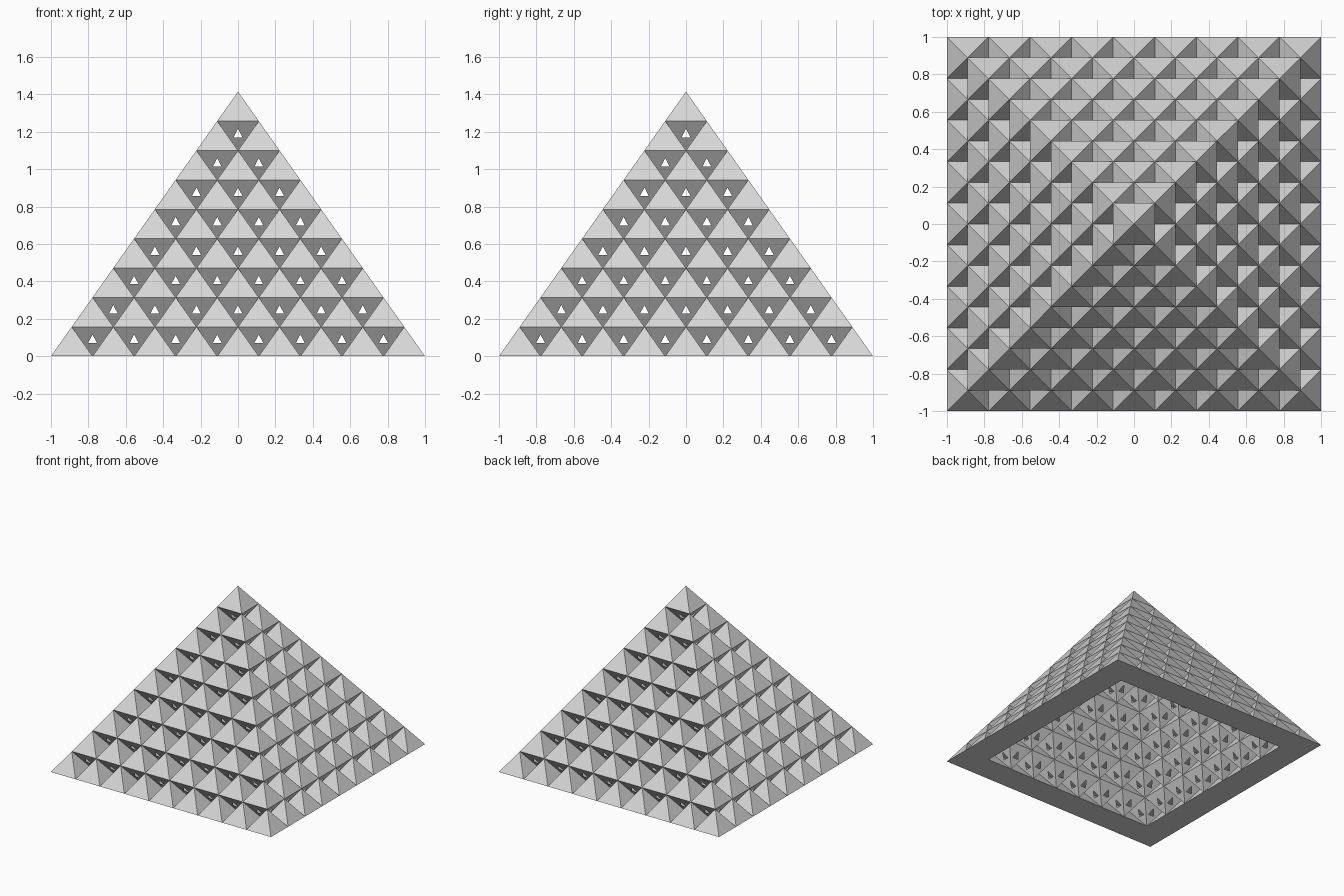
import bpy
import bmesh
from mathutils import Vector

cube = bpy.data.objects.get("Cube")
if cube:
    bpy.data.objects.remove(cube, do_unlink=True)

LAYERS = 9
HALF = 1 / LAYERS             # half the width of one small pyramid
RISE = HALF * 2 ** 0.5        # height of one small pyramid

grey = bpy.data.materials.new("light grey")
grey.use_nodes = True
colour = (0.68, 0.68, 0.68, 1)
grey.diffuse_color = colour
grey.node_tree.nodes["Principled BSDF"].inputs["Base Color"].default_value = colour


def face(bm, *points):
    bm.faces.new([bm.verts.new(p) for p in points])


def square(centre):
    return [centre + Vector((x * HALF, y * HALF, 0))
            for x, y in ((-1, -1), (1, -1), (1, 1), (-1, 1))]


def upright_pyramid(bm, centre):
    corners = square(centre)
    apex = centre + Vector((0, 0, RISE))
    face(bm, *reversed(corners))
    for i in range(4):
        face(bm, corners[i], corners[(i + 1) % 4], apex)


def holed_triangle(bm, a, b, c):
    """Triangle hanging from edge a-b to point c, with a small upright hole."""
    def at(side, height):
        return c + ((a + b) / 2 - c) * height + (b - a) / 2 * side
    top, left, right = at(0, 0.74), at(-0.215, 0.45), at(0.215, 0.45)
    for points in ((a, b, top), (b, right, top), (b, c, right),
                   (c, left, right), (c, a, left), (a, top, left)):
        face(bm, *points)


def inverted_pyramid(bm, centre):
    corners = square(centre)
    tip = centre - Vector((0, 0, RISE))
    for i in range(4):
        holed_triangle(bm, corners[(i + 1) % 4], corners[i], tip)


def make_object(name, builder, centres):
    bm = bmesh.new()
    for centre in centres:
        builder(bm, centre)
    bmesh.ops.remove_doubles(bm, verts=bm.verts, dist=1e-5)
    mesh = bpy.data.meshes.new(name)
    bm.to_mesh(mesh)
    bm.free()
    mesh.materials.append(grey)
    obj = bpy.data.objects.new(name, mesh)
    bpy.context.collection.objects.link(obj)


# Hollow square rings of small pyramids, each ring resting on the tips below
for layer in range(LAYERS):
    n = LAYERS - layer
    ring = [Vector(((2 * i - n + 1) * HALF, (2 * j - n + 1) * HALF, layer * RISE))
            for i in range(n) for j in range(n)
            if i in (0, n - 1) or j in (0, n - 1)]
    make_object(f"upright_pyramids_{layer + 1}", upright_pyramid, ring)
    if layer:
        make_object(f"pierced_inverted_pyramids_{layer + 1}", inverted_pyramid, ring)
